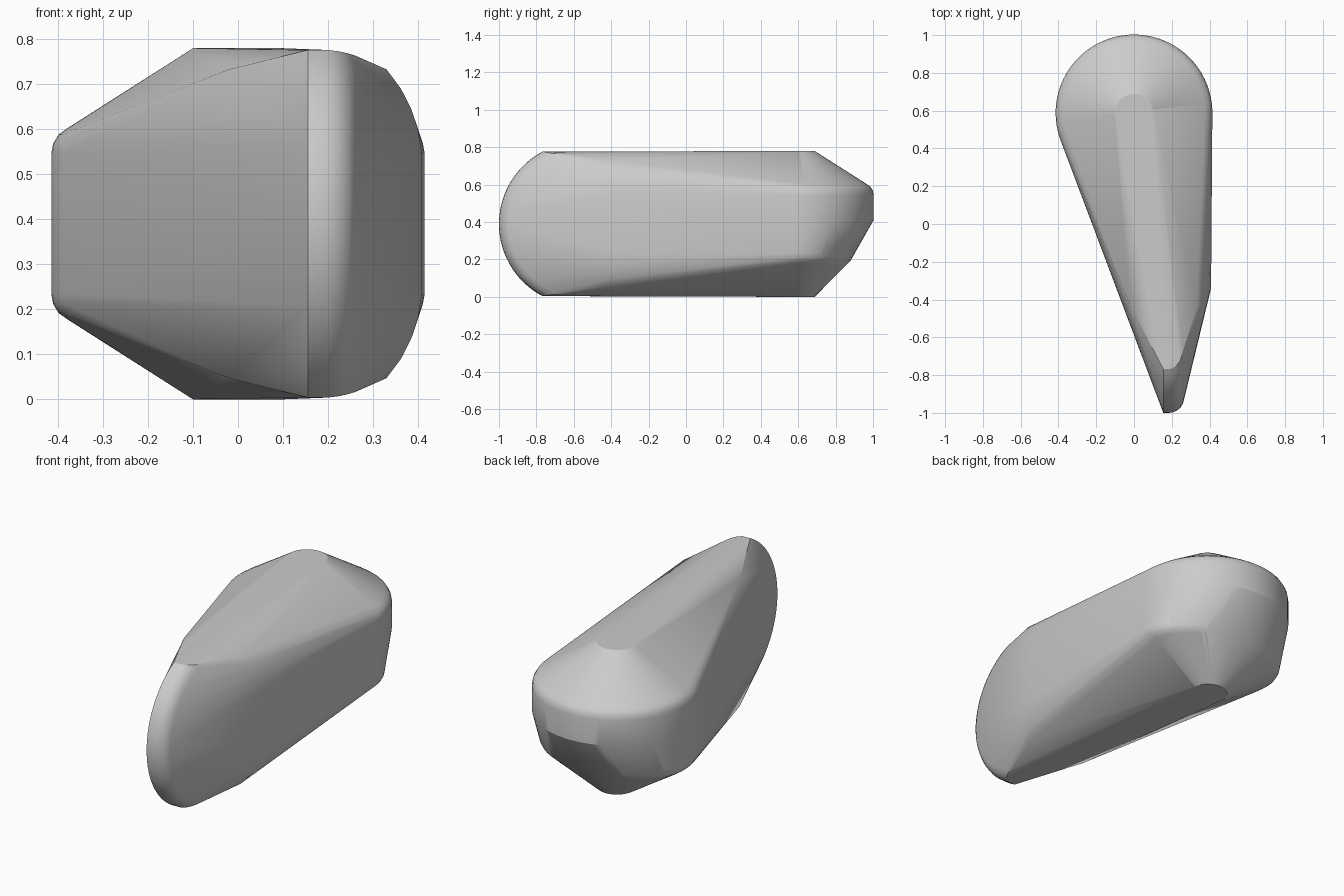
import bpy, bmesh, math

if "Cube" in bpy.data.objects:
    bpy.data.objects.remove(bpy.data.objects["Cube"])

pts = []
MID = 0.39


def both(x, y, h):
    """Add a point and its twin mirrored about mid height."""
    pts.append((x, y, MID + h))
    pts.append((x, y, MID - h))


# Rounded back end: stacked arcs from the wall to the small flat
for r, h in [(0.415, 0.155), (0.411, 0.178), (0.399, 0.198), (0.378, 0.213), (0.10, 0.39)]:
    for i in range(49):
        a = math.radians(-20 + 220 * i / 48)
        c, s = r * math.cos(a), r * math.sin(a)
        pts.append((c, 0.588 + s, MID + h))
        # underside is drawn in toward the back
        squash = 0.73 if r > 0.2 and s > 0 else 1.0
        pts.append((c, 0.588 + s * squash, MID - h))
        if r == 0.415:
            pts.append((c, 0.588 + s, 0.41))

# Front rim: arcs with a crisp left edge and a rounded right edge
for x, r, y0, lim in [(0.155, 0.437, -0.563, 62), (0.20, 0.436, -0.563, 62.3),
                      (0.225, 0.426, -0.563, 64), (0.245, 0.411, -0.563, 67),
                      (0.26, 0.387, -0.563, 75)]:
    for i in range(41):
        a = math.radians(lim * (2 * i / 40 - 1))
        pts.append((x, y0 - r * math.cos(a), MID + r * math.sin(a)))

# Right cheek outline and left shoulder
for x, y, h in [(0.33, -0.45, 0.343), (0.362, -0.42, 0.30), (0.385, -0.39, 0.255),
                (0.40, -0.36, 0.21), (0.408, -0.34, 0.16), (-0.02, -0.43, 0.343)]:
    both(x, y, h)

# Skin everything with a convex hull
bm = bmesh.new()
for p in pts:
    bm.verts.new(p)
bmesh.ops.remove_doubles(bm, verts=bm.verts, dist=0.0005)
res = bmesh.ops.convex_hull(bm, input=bm.verts)
bmesh.ops.delete(bm, geom=list({v for v in bm.verts if not v.link_faces}), context='VERTS')
bmesh.ops.dissolve_limit(bm, angle_limit=math.radians(0.5), verts=bm.verts, edges=bm.edges)
bmesh.ops.recalc_face_normals(bm, faces=bm.faces)
mesh = bpy.data.meshes.new("tapered_body")
bm.to_mesh(mesh)
bm.free()
body = bpy.data.objects.new("tapered_body", mesh)
bpy.context.collection.objects.link(body)
bpy.context.view_layer.objects.active = body
body.select_set(True)
bpy.ops.object.shade_smooth_by_angle(angle=math.radians(25))
